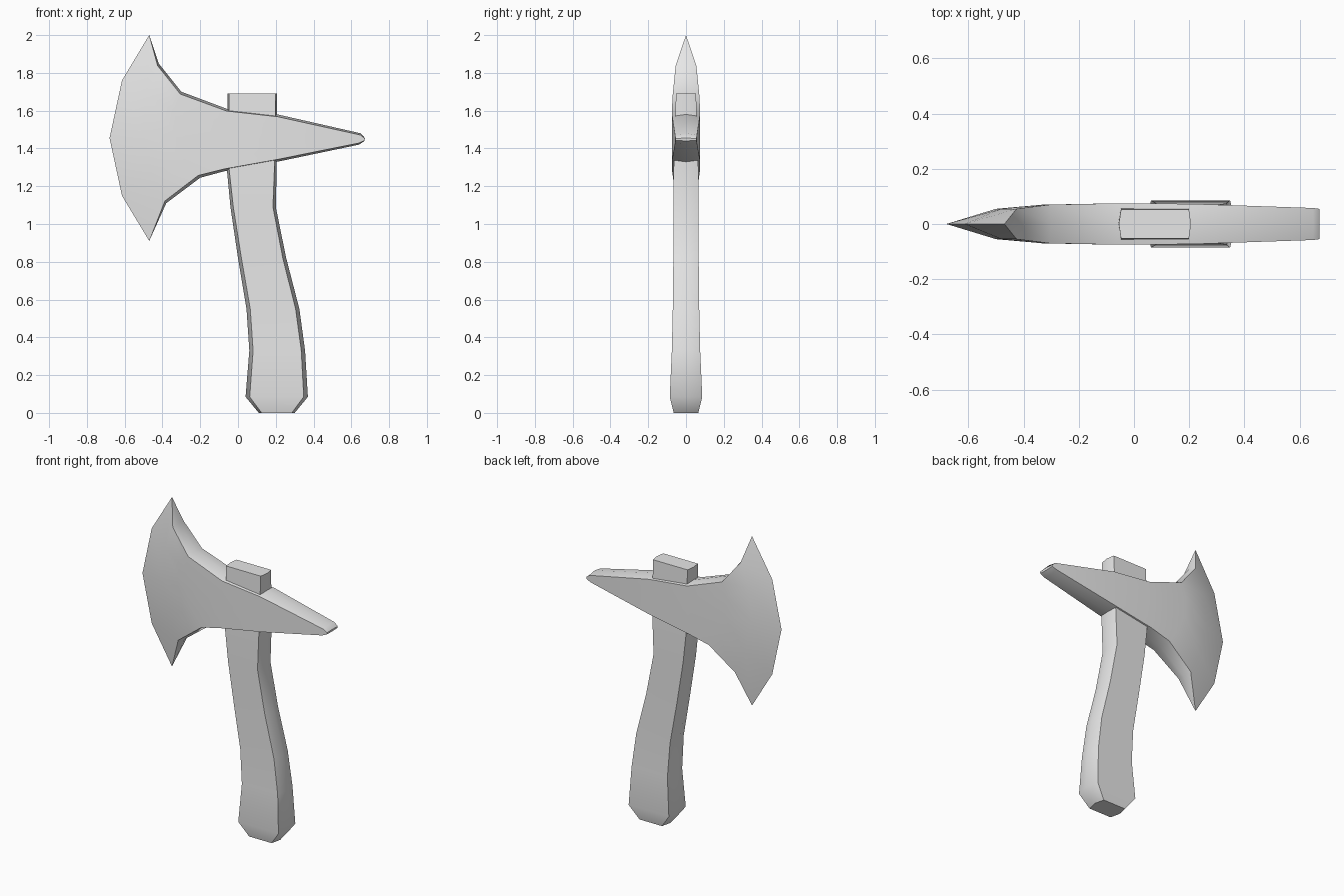
import bpy, bmesh, math

cube = bpy.data.objects.get("Cube")
if cube:
    bpy.data.objects.remove(cube, do_unlink=True)

GREY = (0.8, 0.8, 0.8, 1)
mat = bpy.data.materials.new("light grey")
mat.use_nodes = True
mat.diffuse_color = GREY
mat.node_tree.nodes["Principled BSDF"].inputs["Base Color"].default_value = GREY


def loft(name, rings, angle, cap_start=True):
    """Skin a list of equal rings and cap the ends."""
    bm = bmesh.new()
    rows = [[bm.verts.new(p) for p in ring] for ring in rings]
    n = len(rows[0])
    for a, b in zip(rows, rows[1:]):
        for i in range(n):
            j = (i + 1) % n
            bm.faces.new((a[i], a[j], b[j], b[i]))
    bm.faces.new(rows[-1])
    if cap_start:
        bm.faces.new(rows[0])
    bmesh.ops.remove_doubles(bm, verts=bm.verts, dist=0.0005)
    bmesh.ops.recalc_face_normals(bm, faces=bm.faces)
    mesh = bpy.data.meshes.new(name)
    bm.to_mesh(mesh)
    bm.free()
    mesh.materials.append(mat)
    obj = bpy.data.objects.new(name, mesh)
    bpy.context.collection.objects.link(obj)
    bpy.ops.object.select_all(action="DESELECT")
    obj.select_set(True)
    bpy.context.view_layer.objects.active = obj
    bpy.ops.object.shade_smooth_by_angle(angle=math.radians(angle))
    return obj


def head_ring(top, bottom, bulge, half):
    """Upright section: two flanks of five points joined by rim crests."""
    def at(s, y):
        x = top[0] + (bottom[0] - top[0]) * s + bulge * (1 - (2 * s - 1) ** 2)
        return (x, y, top[1] + (bottom[1] - top[1]) * s)
    inset = min(0.012 / (top[1] - bottom[1]), 0.15) if half else 0
    steps = (inset, 0.22, 0.5, 0.78, 1 - inset)
    front = [at(s, -half) for s in steps]
    back = [at(s, half) for s in reversed(steps)]
    return [at(0, 0)] + front + [at(1, 0)] + back


# Head, from the cutting edge to the spike: top, bottom, bow, half thickness
head = [
    ((-0.47, 2.0), (-0.47, 0.91), -0.21, 0),
    ((-0.42, 1.85), (-0.38, 1.11), -0.10, 0.055),
    ((-0.30, 1.70), (-0.20, 1.245), -0.08, 0.07),
    ((-0.06, 1.61), (-0.07, 1.28), 0, 0.075),
    ((0.21, 1.58), (0.21, 1.33), 0, 0.073),
    ((0.65, 1.48), (0.64, 1.42), 0, 0.058),
    ((0.672, 1.455), (0.67, 1.44), 0, 0.055),
]
loft("axe_head", [head_ring(*row) for row in head], 40, cap_start=False)


def handle_ring(z, left, right, half, inset):
    """Flat six-sided section with shallow ridges fore and aft."""
    a, b = left + inset, right - inset
    return [(left, 0, z), (a, -half, z), (b, -half, z),
            (right, 0, z), (b, half, z), (a, half, z)]


# Handle, from the stub above the head down to the chamfered butt
handle = [
    (1.69, -0.055, 0.207, 0.053, 0.008),
    (1.30, -0.06, 0.205, 0.065, 0.012),
    (1.09, -0.04, 0.20, 0.066, 0.015),
    (0.82, 0.0, 0.255, 0.067, 0.018),
    (0.55, 0.045, 0.325, 0.07, 0.02),
    (0.33, 0.06, 0.355, 0.075, 0.02),
    (0.085, 0.04, 0.37, 0.086, 0.022),
    (0.0, 0.11, 0.30, 0.065, 0.015),
]
loft("handle", [handle_ring(*row) for row in handle], 45)
